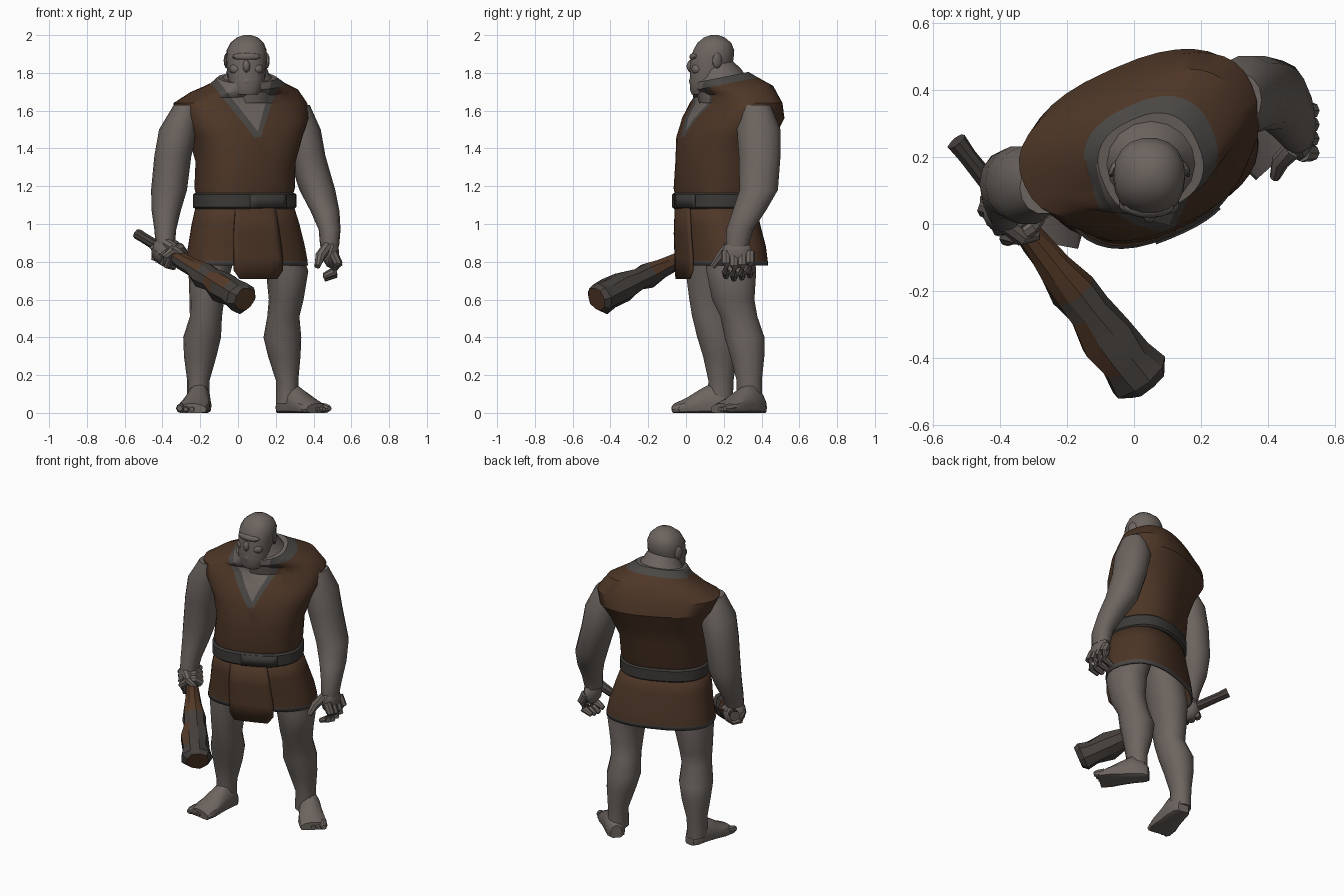
import bpy, bmesh, math, random
from mathutils import Vector, Matrix

cube = bpy.data.objects.get("Cube")
if cube:
    bpy.data.objects.remove(cube, do_unlink=True)
random.seed(4)


def material(name, rgb):
    m = bpy.data.materials.new(name)
    m.use_nodes = True
    m.diffuse_color = (*rgb, 1)
    bsdf = m.node_tree.nodes["Principled BSDF"]
    bsdf.inputs["Base Color"].default_value = (*rgb, 1)
    bsdf.inputs["Roughness"].default_value = 0.9
    return m


SKIN = material("grey skin", (.15, .128, .115))
CLOTH = material("brown cloth", (.075, .037, .02))
TRIM = material("grey trim", (.068, .063, .058))
LEATHER = material("dark belt leather", (.045, .042, .038))
BARK = material("club bark", (.06, .051, .045))
WOOD = material("club wood", (.09, .042, .021))


def finish(name, bm, mats, angle=32):
    bmesh.ops.recalc_face_normals(bm, faces=bm.faces)
    mesh = bpy.data.meshes.new(name)
    bm.to_mesh(mesh)
    bm.free()
    for m in mats:
        mesh.materials.append(m)
    ob = bpy.data.objects.new(name, mesh)
    bpy.context.collection.objects.link(ob)
    bpy.ops.object.select_all(action="DESELECT")
    ob.select_set(True)
    bpy.context.view_layer.objects.active = ob
    bpy.ops.object.shade_smooth_by_angle(angle=math.radians(angle))
    return ob


def skin_rings(rings, closed=True, caps=True):
    """Bridge lists of points into a surface."""
    bm = bmesh.new()
    rows = [[bm.verts.new(p) for p in ring] for ring in rings]
    n = len(rows[0])
    for a, b in zip(rows, rows[1:]):
        for i in range(n if closed else n - 1):
            j = (i + 1) % n
            bm.faces.new((a[i], a[j], b[j], b[i]))
    if caps:
        bm.faces.new(rows[0])
        bm.faces.new(rows[-1])
    return bm


def boxy(v, power):
    return math.copysign(abs(v) ** power, v)


def stack(rows, n=16, turn=0, arc=None, caps=True, power=.8):
    """Horizontal rounded ovals: x, y, z, half width, half depth, optional tilt."""
    rot = Matrix.Rotation(math.radians(turn), 3, "Z")
    lo, hi = arc or (0, 360)
    steps = n if arc is None else n - 1
    rings = []
    for x, y, z, rx, ry, *tilt in rows:
        ring = []
        for i in range(n):
            t = math.radians(lo + (hi - lo) * i / steps)
            p = rot @ Vector((rx * boxy(math.cos(t), power), ry * boxy(math.sin(t), power), 0))
            ring.append(p + Vector((x, y, z + (tilt[0] * p.y if tilt else 0))))
        rings.append(ring)
    return skin_rings(rings, arc is None, caps)


def tube(path, radii, n=8, rough=0):
    """Round tube along a path."""
    pts = [Vector(p) for p in path]
    rings = []
    for k, p in enumerate(pts):
        d = pts[min(k + 1, len(pts) - 1)] - pts[max(k - 1, 0)]
        q = d.to_track_quat("Z", "Y")
        ring = []
        for i in range(n):
            t = math.tau * i / n
            r = radii[k] * (1 + random.uniform(-rough, rough))
            ring.append(p + q @ Vector((r * math.cos(t), r * math.sin(t), 0)))
        rings.append(ring)
    return skin_rings(rings)


def blob(name, centre, size, turn=0):
    bm = bmesh.new()
    m = (Matrix.Translation(centre) @ Matrix.Rotation(math.radians(turn), 4, "Z")
         @ Matrix.Diagonal((*size, 1)))
    bmesh.ops.create_icosphere(bm, subdivisions=2, radius=1, matrix=m)
    finish(name, bm, [SKIN])


def thicken(ob, amount):
    mod = ob.modifiers.new("thickness", "SOLIDIFY")
    mod.thickness = amount
    mod.offset = -1


# Tunic top: V neck cut into the front, trim round the neckline
bm = stack([(.035, .16, 1.15, .255, .195), (.035, .165, 1.19, .265, .207),
            (.04, .18, 1.33, .262, .215), (.04, .21, 1.46, .3, .235),
            (.025, .25, 1.56, .355, .23), (.012, .265, 1.64, .37, .19),
            (.03, .25, 1.7, .3, .17, .15), (.05, .205, 1.74, .198, .16, .2),
            (.05, .18, 1.775, .152, .142, .2)], n=36, turn=24)
OUTER, INNER = (.11, 1.43, .33, -.8), (.105, 1.49, .27, -.78)
for x, z, *slopes in (OUTER, INNER):
    for s in slopes:
        front = [f for f in bm.faces if f.calc_center_median().y < .17
                 and f.calc_center_median().z > 1.4]
        edges = {e for f in front for e in f.edges}
        verts = {v for f in front for v in f.verts}
        bmesh.ops.bisect_plane(bm, geom=[*front, *edges, *verts],
                               plane_co=(x, 0, z), plane_no=(1, 0, -s))


def in_v(c, x, z, right, left):
    h = c.z - z
    return h > 0 and c.y < .17 and x + left * h < c.x < x + right * h


for f in bm.faces:
    c = f.calc_center_median()
    if in_v(c, *INNER) or len(f.verts) > 8:
        f.material_index = 2
    elif in_v(c, *OUTER) or c.z - .2 * (c.y - .19) > 1.742:
        f.material_index = 1
finish("tunic_top", bm, [CLOTH, TRIM, SKIN])

# Skirt with a hem, front flap and belt
bm = stack([(.035, .16, 1.12, .252, .19), (.04, .17, 1, .287, .198),
            (.045, .19, .88, .313, .205), (.045, .195, .805, .328, .207),
            (.045, .195, .78, .33, .208)], n=36, turn=20, caps=False)
for f in bm.faces:
    f.material_index = int(f.calc_center_median().z < .81)
thicken(finish("skirt", bm, [CLOTH, TRIM]), .01)
flap = stack([(.035, .16, 1.1, .262, .202), (.04, .17, .95, .305, .212),
              (.045, .19, .82, .325, .226), (.045, .19, .71, .325, .226)],
             n=8, turn=20, arc=(248, 288), caps=False)
flap.verts.ensure_lookup_table()
for corner in (-8, -1):
    flap.verts[corner].co.z += .045
thicken(finish("front_flap", flap, [CLOTH]), .012)
belt = [(.035, .16, z, .262 + grow, .2 + grow) for z, grow in
        ((1.08, 0), (1.09, .011), (1.155, .011), (1.165, 0))]
finish("belt", stack(belt, n=36, turn=23), [LEATHER])
end = stack([(.035, .16, z, .279, .217) for z in (1.085, 1.155)],
            n=7, turn=23, arc=(262, 300), caps=False)
thicken(finish("belt_end", end, [LEATHER]), .01)

# Neck and head
finish("neck", stack([(.05, .19, 1.64, .13, .12), (.05, .18, 1.76, .143, .135, .2),
                      (.05, .175, 1.795, .115, .115, .25), (.048, .16, 1.86, .09, .09)],
                     power=1), [SKIN])
finish("head", stack([(.045, .08, 1.685, .06, .05), (.045, .1, 1.71, .085, .08),
                      (.045, .118, 1.76, .098, .1), (.045, .138, 1.87, .107, .115),
                      (.046, .147, 1.92, .106, .11), (.048, .15, 1.96, .088, .09),
                      (.05, .15, 1.988, .055, .055), (.05, .15, 2, .02, .02)], n=18, power=.9), [SKIN])
blob("brow", (.045, .055, 1.885), (.078, .038, .026))
blob("nose", (.045, .036, 1.835), (.022, .034, .038))
blob("muzzle", (.045, .06, 1.755), (.066, .045, .045))
for side, label in ((1, "left"), (-1, "right")):
    blob(label + "_cheek", (.045 + side * .055, .06, 1.82), (.036, .032, .03))
    blob(label + "_ear", (.046 + side * .106, .165, 1.865), (.012, .028, .042), side * 25)

# Limbs: one muscle profile (height, half width, half depth) per pair
ARM = ((1.63, .07, .08), (1.5, .103, .118), (1.36, .098, .113), (1.18, .095, .104),
       (1.07, .077, .09), (.97, .058, .073), (.88, .05, .06))
LEG = ((1, .12, .13), (.75, .112, .135), (.6, .092, .115), (.51, .085, .1),
       (.4, .1, .108), (.3, .086, .092), (.17, .059, .068), (.05, .06, .07))


def limb(name, profile, xs, ys):
    rows = [(x, y, *ring) for x, y, ring in zip(xs, ys, profile)]
    finish(name, stack(rows, n=14, power=.95), [SKIN])


limb("left_arm", ARM, (.31, .335, .365, .42, .46, .485, .485), (.37, .385, .39, .385, .335, .285, .27))
limb("right_arm", ARM, (-.27, -.315, -.345, -.365, -.38, -.385, -.385), (.11, .115, .12, .12, .1, .06, .035))
limb("left_leg", LEG, (.17, .26, .255, .24, .235, .245, .26, .26), (.22, .24, .25, .28, .31, .325, .335, .335))
limb("right_leg", LEG, (-.09, -.15, -.165, -.17, -.19, -.2, -.21, -.21), (.14, .13, .13, .13, .165, .18, .185, .18))


# Feet with five toes, flattened on the ground
def foot(label, heel, toe, inner):
    heel, toe = Vector((*heel, 0)), Vector((*toe, 0))
    d = toe - heel
    side = d.normalized().cross(Vector((0, 0, 1))) * inner
    angles = [math.tau * i / 14 for i in range(14)]
    rings = []
    for t, w, h in ((0, .035, .08), (.08, .056, .11), (.3, .066, .16), (.5, .072, .125),
                    (.72, .085, .08), (.92, .08, .05)):
        rings.append([heel + d * t + side * (w * math.cos(a))
                      + Vector((0, 0, max(0, h * (.35 + .65 * math.sin(a))))) for a in angles])
    finish(label + "_foot", skin_rings(rings), [SKIN])
    for i in range(5):
        off = side * (.06 - .031 * i)
        r = .024 if i == 0 else .019
        path = [heel + d * t + off + Vector((0, 0, z)) for t, z in
                ((.8, .03), (.93 - .03 * i, r), (1 - .03 * i, r))]
        finish(f"{label}_toe_{i + 1}", tube(path, [r, r, r * .6]), [SKIN])


foot("left", (.225, .405), (.44, .165), -1)
foot("right", (-.19, .235), (-.25, -.085), 1)

# Open left hand
blob("left_palm", (.492, .27, .845), (.045, .082, .08))
for i in range(4):
    y, drop = .212 + .042 * i, .012 * abs(i - 1.3)
    path = [(.5, y, .85), (.527, y, .775 + drop), (.51, y, .73 + drop), (.455, y, .705 + drop)]
    finish(f"left_finger_{i + 1}", tube(path, [.027, .026, .024, .015]), [SKIN])
finish("left_thumb", tube([(.475, .225, .88), (.435, .185, .83), (.42, .14, .775)],
                          [.03, .027, .016]), [SKIN])

# Club: bark with bare wood patches and a bare end
start, tip = Vector((-.53, .245, .945)), Vector((.035, -.475, .6))
axis = tip - start
spots = [(0, .03), (.06, .026), (.3, .03), (.42, .042), (.52, .05), (.62, .07),
         (.7, .062), (.8, .086), (.9, .078), (.97, .09), (1, .068)]
bm = tube([start + axis * t for t, r in spots], [r for t, r in spots], n=9, rough=.12)
bmesh.ops.recalc_face_normals(bm, faces=bm.faces)
for f in bm.faces:
    t = (f.calc_center_median() - start).dot(axis) / axis.length_squared
    bare = .3 < t < .62 and f.normal.z > .35
    scar = .7 < t < .86 and f.normal.x < -.3 and f.normal.z > 0
    f.material_index = int(bare or scar or t > .99)
finish("club", bm, [BARK, WOOD], 20)

# Right fist gripping the club
grip = start + axis * .29
blob("right_palm", grip + Vector((-.02, .01, .015)), (.07, .075, .082))
frame = axis.to_track_quat("Z", "Y")
for i in range(4):
    mid = grip + axis.normalized() * (.038 * (i - 1.5))
    path = [mid + frame @ Vector((.056 * math.cos(a), .056 * math.sin(a), 0))
            for a in (math.radians(20 + 52 * k) for k in range(6))]
    finish(f"right_finger_{i + 1}", tube(path, [.026] * 5 + [.018]), [SKIN])
finish("right_thumb", tube([(-.38, 0, .9), (-.335, -.04, .87), (-.29, -.035, .835)],
                           [.028, .026, .016]), [SKIN])
